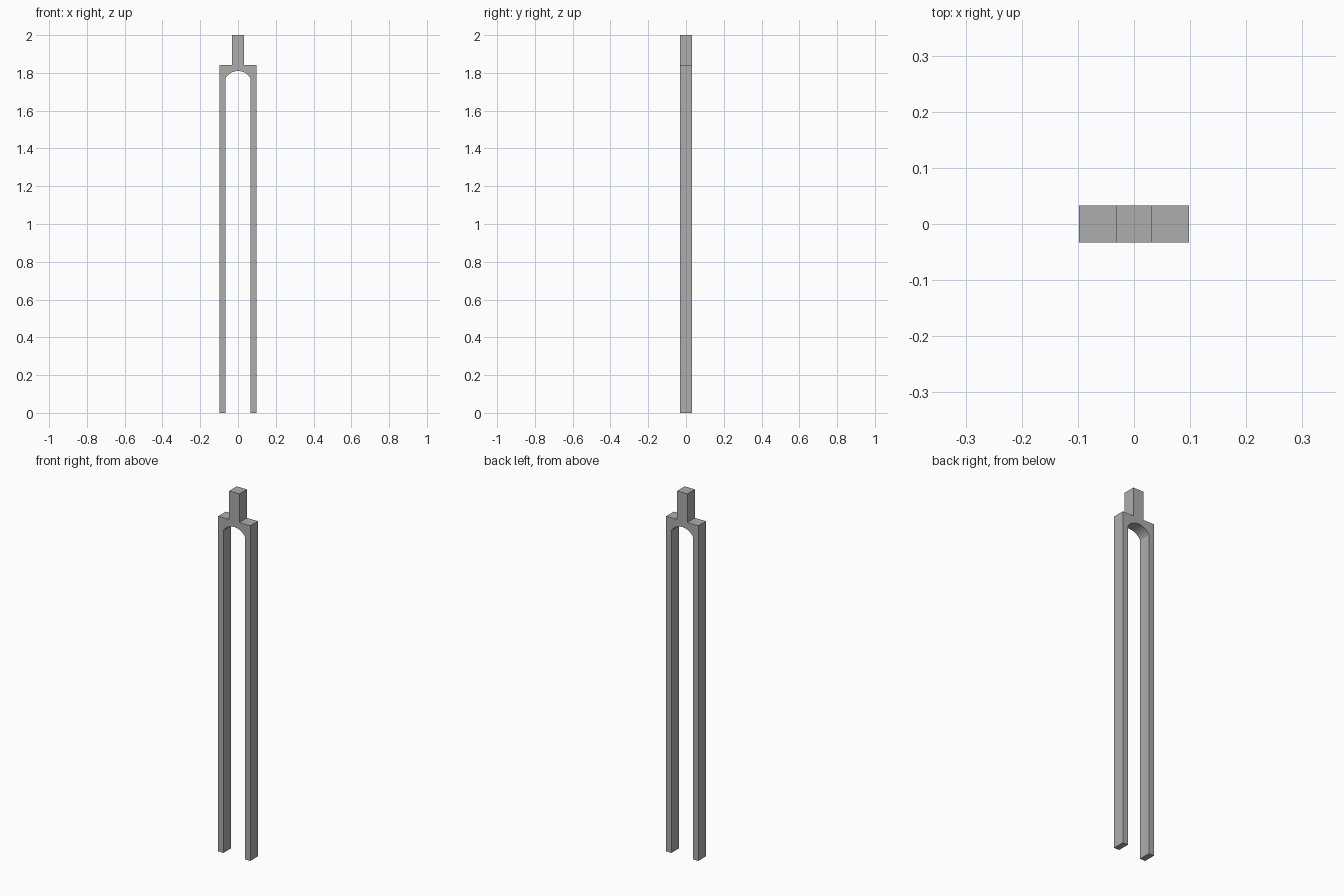
import bpy
import bmesh
import math

cube = bpy.data.objects.get("Cube")
if cube:
    bpy.data.objects.remove(cube, do_unlink=True)

OUTER, INNER, STEM = 0.098, 0.066, 0.031
HALF_DEPTH = 0.033
SPRING, CROWN, SHOULDER, TOP = 1.772, 1.81, 1.843, 2.0

# Plain grey metal
grey = bpy.data.materials.new("grey_metal")
grey.use_nodes = True
colour = (0.42, 0.42, 0.42, 1)
grey.diffuse_color = colour
grey.node_tree.nodes["Principled BSDF"].inputs["Base Color"].default_value = colour


def arch_points(steps=16):
    """Circular segment from the right springing point to the left one."""
    rise = CROWN - SPRING
    radius = (INNER ** 2 + rise ** 2) / (2 * rise)
    sweep = math.asin(INNER / radius)
    for i in range(steps + 1):
        a = sweep * (1 - 2 * i / steps)
        yield radius * math.sin(a), CROWN - radius + radius * math.cos(a)


# Half outline from the foot up to the stem top, mirrored across the middle
half = [(OUTER, 0), (OUTER, SHOULDER), (STEM, SHOULDER), (STEM, TOP)]
outline = half + [(-x, z) for x, z in reversed(half)]
outline += [(-INNER, 0)] + list(reversed(list(arch_points()))) + [(INNER, 0)]

# Extrude the outline from front to back
bm = bmesh.new()
front = bm.faces.new([bm.verts.new((x, -HALF_DEPTH, z)) for x, z in outline])
extruded = bmesh.ops.extrude_face_region(bm, geom=[front])["geom"]
bmesh.ops.translate(bm, vec=(0, 2 * HALF_DEPTH, 0),
                    verts=[v for v in extruded if isinstance(v, bmesh.types.BMVert)])
bmesh.ops.recalc_face_normals(bm, faces=bm.faces)

mesh = bpy.data.meshes.new("two_prong_fork")
bm.to_mesh(mesh)
bm.free()
mesh.materials.append(grey)
fork = bpy.data.objects.new("two_prong_fork", mesh)
bpy.context.collection.objects.link(fork)

# Smooth the arch while keeping the corners sharp
bpy.context.view_layer.objects.active = fork
fork.select_set(True)
bpy.ops.object.shade_smooth_by_angle(angle=math.radians(20))
